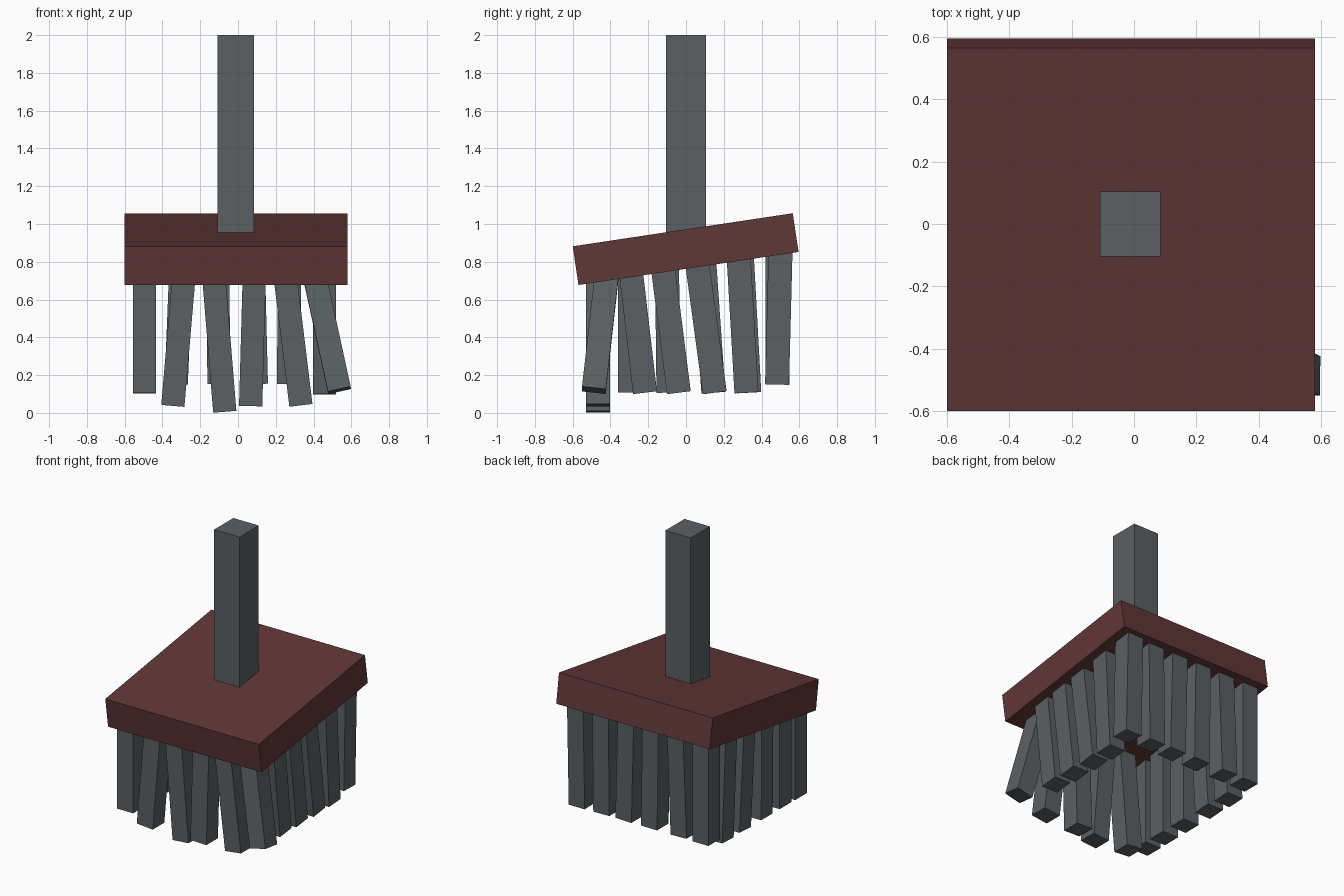
import bpy, math
from mathutils import Vector, Matrix

if "Cube" in bpy.data.objects:
    bpy.data.objects.remove(bpy.data.objects["Cube"])

def material(name, rgb):
    m = bpy.data.materials.new(name)
    m.diffuse_color = (*rgb, 1)
    m.use_nodes = True
    m.node_tree.nodes["Principled BSDF"].inputs["Base Color"].default_value = m.diffuse_color
    return m

GREY = material("dark grey", (0.105, 0.117, 0.125))
RED = material("dark red", (0.118, 0.038, 0.038))
TILT = math.atan2(0.175, 1.165)

def box(name, size, matrix, mat):
    bpy.ops.mesh.primitive_cube_add(size=1)
    ob = bpy.context.object
    ob.name = name
    ob.data.transform(matrix @ Matrix.Diagonal((*size, 1)))
    ob.data.materials.append(mat)
    return ob

def bristle(name, top, bottom):
    """Square bar from the middle of the head (near top) down to bottom."""
    t, b = Vector(top), Vector(bottom)
    d = (t - b).normalized()
    end_z = 0.867 + math.tan(TILT) * t.y
    end = b + d * ((end_z - b.z) / d.z)
    rot = Vector((0, 0, 1)).rotation_difference(d).to_matrix().to_4x4()
    box(name, (0.123, 0.127, (end - b).length),
        Matrix.Translation((end + b) / 2) @ rot, GREY)

# Tilted head and upright handle
box("head", (1.18, 1.178, 0.207),
    Matrix.Translation((-0.01, -0.002, 0.867)) @ Matrix.Rotation(TILT, 4, 'X'), RED)
box("handle", (0.195, 0.21, 1.13), Matrix.Translation((-0.012, 0, 1.435)), GREY)

# Front row: top x, bottom x, bottom z
for i, (xt, xb, z) in enumerate([(-0.29, -0.345, 0.037), (-0.125, -0.07, 0.006),
                                 (0.085, 0.067, 0.036), (0.255, 0.333, 0.04)]):
    bristle(f"front_bristle_{i + 1}", (xt, -0.467, 0.68), (xb, -0.467, z))

# Corner bristles
bristle("front_left_bristle", (-0.495, -0.467, 0.68), (-0.495, -0.467, 0.105))
bristle("front_right_bristle", (0.415, -0.425, 0.68), (0.537, -0.488, 0.12))
bristle("back_left_bristle", (-0.495, 0.485, 0.84), (-0.495, 0.485, 0.15))
bristle("back_right_bristle", (0.458, 0.5, 0.84), (0.458, 0.482, 0.15))

# Back row: top x, bottom x
for i, (xt, xb) in enumerate([(-0.3, -0.327), (-0.11, -0.1), (0.08, 0.097), (0.275, 0.267)]):
    bristle(f"back_bristle_{i + 1}", (xt, 0.485, 0.84), (xb, 0.485, 0.153))

# Right side: top y, bottom y
for i, (yt, yb) in enumerate([(-0.292, -0.217), (-0.12, -0.038), (0.065, 0.152), (0.283, 0.32)]):
    bristle(f"right_bristle_{i + 1}", (0.458, yt, 0.75), (0.458, yb, 0.107))

# Left side: top y, bottom y
for i, (yt, yb) in enumerate([(-0.297, -0.297), (-0.1, -0.093), (0.1, 0.145), (0.3, 0.335)]):
    bristle(f"left_bristle_{i + 1}", (-0.495, yt, 0.75), (-0.495, yb, 0.107))
